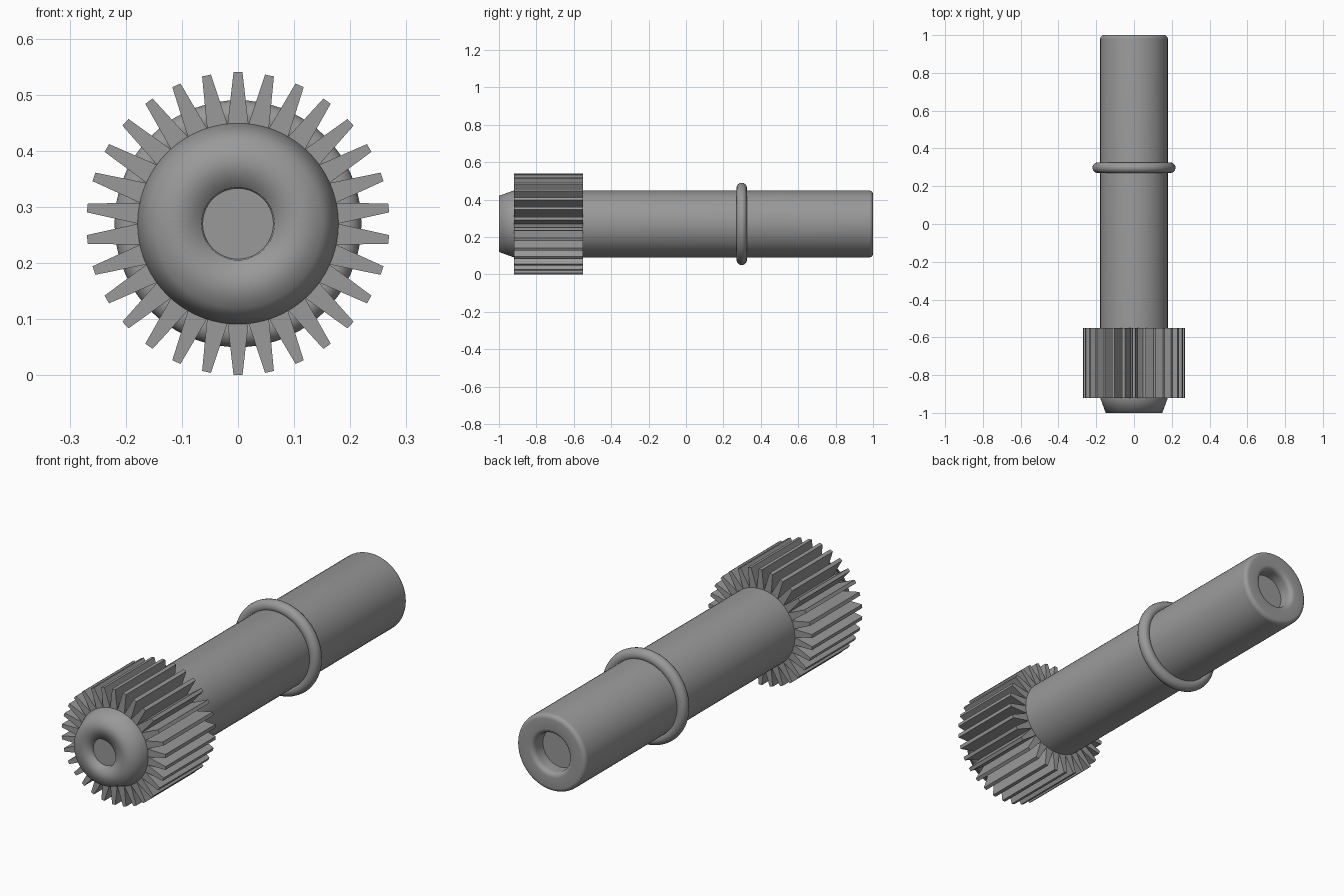
import bpy, bmesh, math
from mathutils import Matrix

cube = bpy.data.objects.get("Cube")
if cube:
    bpy.data.objects.remove(cube)

AXIS_Z = 0.27
SEGMENTS = 72
TEETH = 30

metal = bpy.data.materials.new("mid grey metal")
metal.use_nodes = True
metal.diffuse_color = (0.32, 0.32, 0.32, 1)
metal.node_tree.nodes["Principled BSDF"].inputs["Base Color"].default_value = (0.32, 0.32, 0.32, 1)


def add_object(name, bm):
    bmesh.ops.recalc_face_normals(bm, faces=bm.faces)
    mesh = bpy.data.meshes.new(name)
    bm.to_mesh(mesh)
    bm.free()
    obj = bpy.data.objects.new(name, mesh)
    obj.location.z = AXIS_Z
    mesh.materials.append(metal)
    bpy.context.collection.objects.link(obj)
    return obj


def lathe(name, profile, closed=False):
    """Spin (radius, y) points about the y axis; open ends get flat caps."""
    bm = bmesh.new()
    rings = []
    for r, y in profile:
        ring = []
        for i in range(SEGMENTS):
            a = math.tau * i / SEGMENTS
            ring.append(bm.verts.new((r * math.cos(a), y, r * math.sin(a))))
        rings.append(ring)
    pairs = list(zip(rings, rings[1:]))
    if closed:
        pairs.append((rings[-1], rings[0]))
    for a, b in pairs:
        for i in range(SEGMENTS):
            j = (i + 1) % SEGMENTS
            bm.faces.new((a[i], a[j], b[j], b[i])).smooth = True
    if not closed:
        for ring in (rings[0], rings[-1]):
            cap = bm.faces.new(ring)
            for edge in cap.edges:
                edge.smooth = False
    return add_object(name, bm)


def arc(r, y, radius, start, end, steps=5):
    """Rounded corner in the (radius, y) plane, angles in degrees."""
    angles = [math.radians(start + (end - start) * k / steps) for k in range(steps + 1)]
    return [(r + radius * math.cos(a), y + radius * math.sin(a)) for a in angles]


# Shaft: shallow front dimple, tapered nose, rounded back end with a socket
profile = [(0.063, -0.98), (0.065, -1.0), (0.15, -1.0), (0.179, -0.92), (0.179, -0.9)]
profile += arc(0.159, 0.98, 0.02, 0, 90)
profile += arc(0.112, 0.978, 0.022, 90, 180)
profile += [(0.09, 0.93)]
lathe("shaft", profile)

# Collar ring around the shaft
lathe("collar_ring", arc(0.192, 0.298, 0.028, 0, 360, 16)[:-1], closed=True)

# Gear teeth: tapered bars standing on the shaft
bm = bmesh.new()
outline = [(-0.0185, 0.172), (-0.0185, 0.178), (-0.008, 0.27),
           (0.008, 0.27), (0.0185, 0.178), (0.0185, 0.172)]
for i in range(TEETH):
    turn = Matrix.Rotation(math.tau * i / TEETH, 3, 'Y')
    base = bm.faces.new([bm.verts.new((x, -0.92, z)) for x, z in outline])
    side = bmesh.ops.extrude_face_region(bm, geom=[base], use_keep_orig=True)
    top = [v for v in side["geom"] if isinstance(v, bmesh.types.BMVert)]
    bmesh.ops.translate(bm, verts=top, vec=(0, 0.37, 0))
    bmesh.ops.rotate(bm, verts=list(base.verts) + top, cent=(0, 0, 0), matrix=turn)
add_object("gear_teeth", bm)
